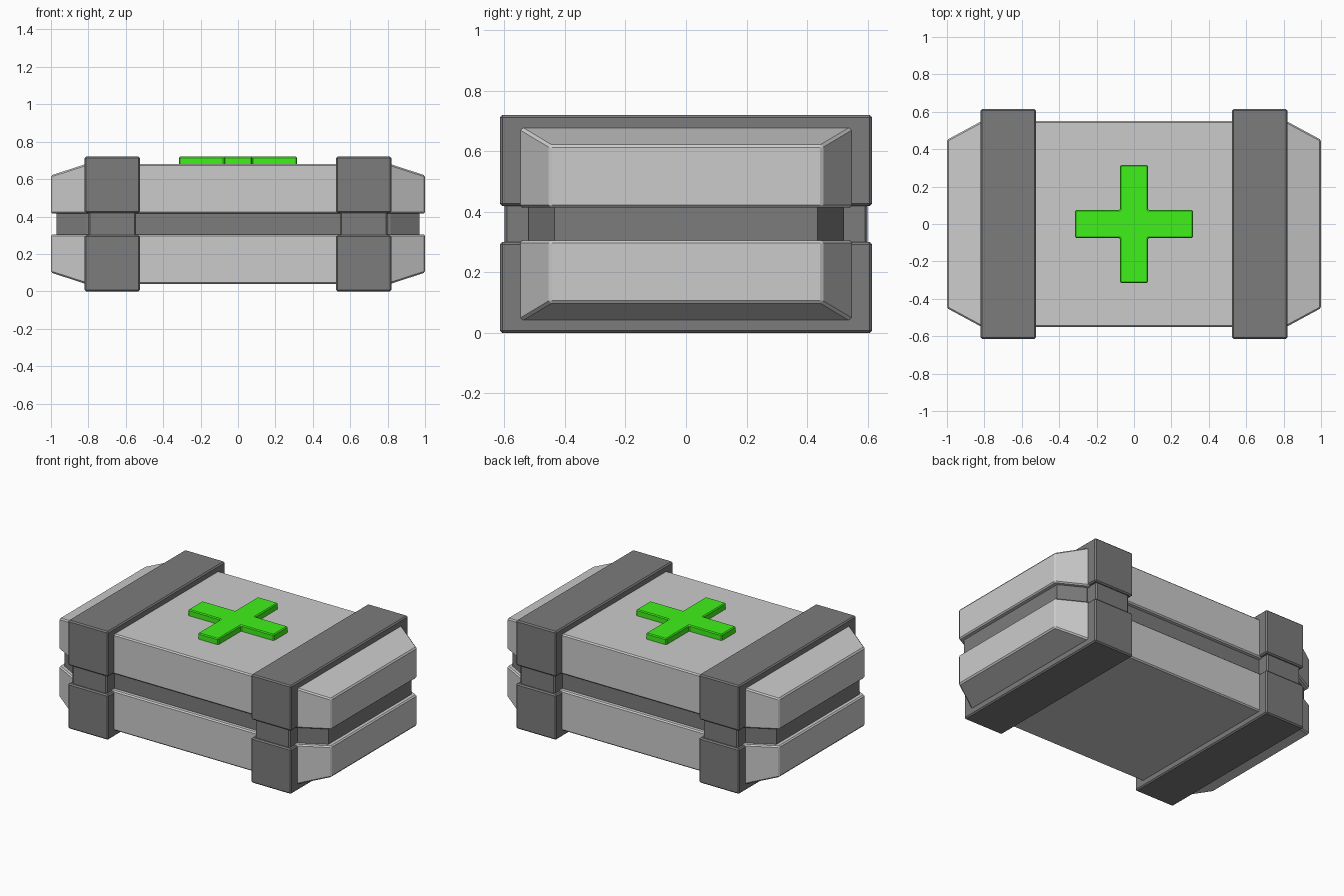
import bpy, bmesh
from math import radians

if "Cube" in bpy.data.objects:
    bpy.data.objects.remove(bpy.data.objects["Cube"])

MID = 0.36  # height of the seam between the two halves


def material(name, rgb):
    m = bpy.data.materials.new(name)
    m.diffuse_color = (*rgb, 1)
    m.use_nodes = True
    m.node_tree.nodes["Principled BSDF"].inputs["Base Color"].default_value = m.diffuse_color
    return m


DARK = material("dark_grey", (0.2, 0.2, 0.2))
GREEN = material("green", (0.05, 0.88, 0.01))


def finish(name, bm, mat=None, bevel=0.008):
    bmesh.ops.recalc_face_normals(bm, faces=bm.faces)
    mesh = bpy.data.meshes.new(name)
    bm.to_mesh(mesh)
    bm.free()
    ob = bpy.data.objects.new(name, mesh)
    bpy.context.collection.objects.link(ob)
    if mat:
        mesh.materials.append(mat)
    if bevel:
        mod = ob.modifiers.new("edge_bevel", 'BEVEL')
        mod.width = bevel
        mod.segments = 1
        mod.limit_method = 'ANGLE'
        mod.angle_limit = radians(15)
    return ob


def hull(name, points, mat=None, bevel=0.008):
    bm = bmesh.new()
    for p in points:
        bm.verts.new(p)
    bmesh.ops.convex_hull(bm, input=bm.verts)
    bmesh.ops.dissolve_limit(bm, angle_limit=radians(1), verts=bm.verts, edges=bm.edges)
    return finish(name, bm, mat, bevel)


def tapered(name, sections, mat=None, bevel=0.008):
    # sections: (half x, half y, z low, z high), mirrored in x and y
    pts = [(sx * x, sy * y, z) for x, y, z0, z1 in sections
           for sx in (-1, 1) for sy in (-1, 1) for z in (z0, z1)]
    return hull(name, pts, mat, bevel)


def box(name, x0, x1, hy, z0, z1, mat):
    pts = [(x, y, z) for x in (x0, x1) for y in (-hy, hy) for z in (z0, z1)]
    return hull(name, pts, mat)


def span(side, low, high):
    # z range of the lower half (-1) or its mirror image above the seam (1)
    return (low, high) if side < 0 else (2 * MID - high, 2 * MID - low)


# Dark core showing in the seam
tapered("seam_core", [(0.97, 0.435, 0.25, 0.47), (0.815, 0.52, 0.25, 0.47)], DARK, 0)

for half, side in (("lower", -1), ("upper", 1)):
    # Case half with tapered ends
    tapered(half + "_shell", [(1.0, 0.45, *span(side, 0.10, 0.305)),
                              (0.815, 0.55, *span(side, 0.04, 0.305))])
    # Raised straps
    for end, sx in (("left", -1), ("right", 1)):
        box(f"{half}_{end}_strap", sx * 0.525, sx * 0.82, 0.615,
            *span(side, 0.0, 0.30), DARK)

# Recessed strap links across the seam
for end, sx in (("left", -1), ("right", 1)):
    box(end + "_strap_link", sx * 0.545, sx * 0.80, 0.60, 0.25, 0.47, DARK)

# Green cross on the lid
a, w = 0.315, 0.075
outline = [(w, w), (w, a), (-w, a), (-w, w), (-a, w), (-a, -w),
           (-w, -w), (-w, -a), (w, -a), (w, -w), (a, -w), (a, w)]
bm = bmesh.new()
face = bm.faces.new([bm.verts.new((x, y, 0.67)) for x, y in outline])
top = bmesh.ops.extrude_face_region(bm, geom=[face])["geom"]
bmesh.ops.translate(bm, vec=(0, 0, 0.05),
                    verts=[v for v in top if isinstance(v, bmesh.types.BMVert)])
finish("cross", bm, GREEN, 0.006)
